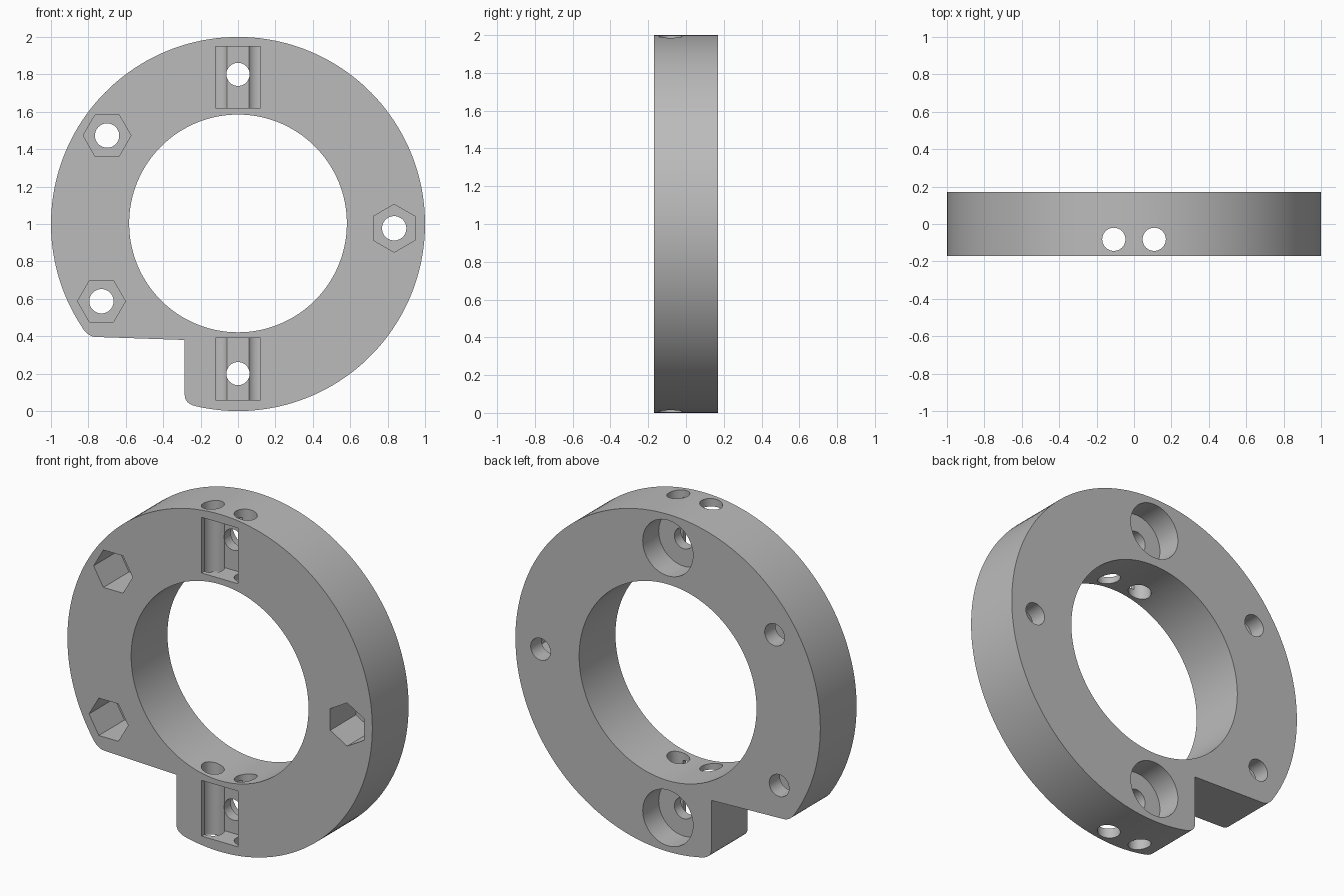
import bpy, bmesh
from math import pi, radians, cos, sin
from mathutils import Matrix, Vector

if "Cube" in bpy.data.objects:
    bpy.data.objects.remove(bpy.data.objects["Cube"], do_unlink=True)

HALF = 0.17            # half the ring thickness
FRONT, BACK = -HALF, HALF

grey = bpy.data.materials.new("plain grey")
grey.use_nodes = True
colour = (0.5, 0.5, 0.5, 1)
grey.diffuse_color = colour
grey.node_tree.nodes["Principled BSDF"].inputs["Base Color"].default_value = colour


def prism(name, outline, y0, y1):
    """Extrude an outline of (x, z) points from y0 to y1."""
    bm = bmesh.new()
    face = bm.faces.new([bm.verts.new((x, y0, z)) for x, z in outline])
    new = bmesh.ops.extrude_face_region(bm, geom=[face])["geom"]
    bmesh.ops.translate(bm, vec=(0, y1 - y0, 0),
                        verts=[v for v in new if isinstance(v, bmesh.types.BMVert)])
    bmesh.ops.recalc_face_normals(bm, faces=bm.faces)
    mesh = bpy.data.meshes.new(name)
    bm.to_mesh(mesh)
    bm.free()
    mesh.materials.append(grey)
    obj = bpy.data.objects.new(name, mesh)
    bpy.context.collection.objects.link(obj)
    return obj


def circle(x, z, r, n=48, turn=0.0):
    return [(x + r * cos(turn + 2 * pi * i / n), z + r * sin(turn + 2 * pi * i / n))
            for i in range(n)]


def box(x, z, half_x, half_z):
    return [(x - half_x, z - half_z), (x + half_x, z - half_z),
            (x + half_x, z + half_z), (x - half_x, z + half_z)]


def rounded(a, corner, b, n=6):
    """Soft corner between two points."""
    a, corner, b = Vector(a), Vector(corner), Vector(b)
    return [tuple(a.lerp(corner, t).lerp(corner.lerp(b, t), t))
            for t in (i / n for i in range(n + 1))]


# Ring outline: long arc, then the stepped notch at the lower right side
start, end, steps = radians(257.3), radians(574.5), 140
arc = [(cos(start + (end - start) * i / steps), 1 + sin(start + (end - start) * i / steps))
       for i in range(steps + 1)]
outline = (arc + rounded(arc[-1], (-0.795, 0.397), (-0.76, 0.396))[1:]
           + [(-0.285, 0.38)]
           + rounded((-0.285, 0.085), (-0.285, 0.038), arc[0])[:-1])
ring = prism("ring_body", outline, FRONT, BACK)


def cut(cutter):
    cutter.hide_render = True
    mod = ring.modifiers.new("cut", "BOOLEAN")
    mod.operation = "DIFFERENCE"
    mod.solver = "EXACT"
    mod.object = cutter
    bpy.context.view_layer.objects.active = ring
    bpy.ops.object.modifier_apply(modifier=mod.name)
    bpy.data.objects.remove(cutter, do_unlink=True)


# Central opening
cut(prism("bore_cutter", circle(0, 1.003, 0.582, 128), FRONT - 0.1, BACK + 0.1))

# Front pockets, back counterbores and the small holes joining them
for z_pocket, z_hole in ((1.785, 1.8), (0.225, 0.2)):
    cut(prism("pocket_cutter", box(0, z_pocket, 0.12, 0.165), FRONT - 0.1, -0.043))
    cut(prism("counterbore_cutter", circle(0, z_hole, 0.165, 64), 0.02, BACK + 0.1))
    cut(prism("screw_cutter", circle(0, z_hole, 0.062), FRONT - 0.1, BACK + 0.1))

# Two vertical rod holes through the whole ring
for side in (-1, 1):
    rod = prism("rod_cutter", circle(0, 0, 0.062), -1.2, 1.2)
    rod.data.transform(Matrix.Translation((side * 0.108, -0.082, 1))
                       @ Matrix.Rotation(pi / 2, 4, "X"))
    cut(rod)

# Hexagonal nut recesses with bolt holes
for x, z, turn in ((-0.7, 1.473, 0), (-0.73, 0.587, 0), (0.835, 0.977, pi / 6)):
    cut(prism("nut_cutter", circle(x, z, 0.128, 6, turn), FRONT - 0.1, 0.07))
    cut(prism("bolt_cutter", circle(x, z, 0.065), FRONT - 0.1, BACK + 0.1))

# Smooth the curved walls, keep the edges sharp
bpy.ops.object.select_all(action="DESELECT")
ring.select_set(True)
bpy.context.view_layer.objects.active = ring
bpy.ops.object.shade_smooth_by_angle(angle=radians(25))
